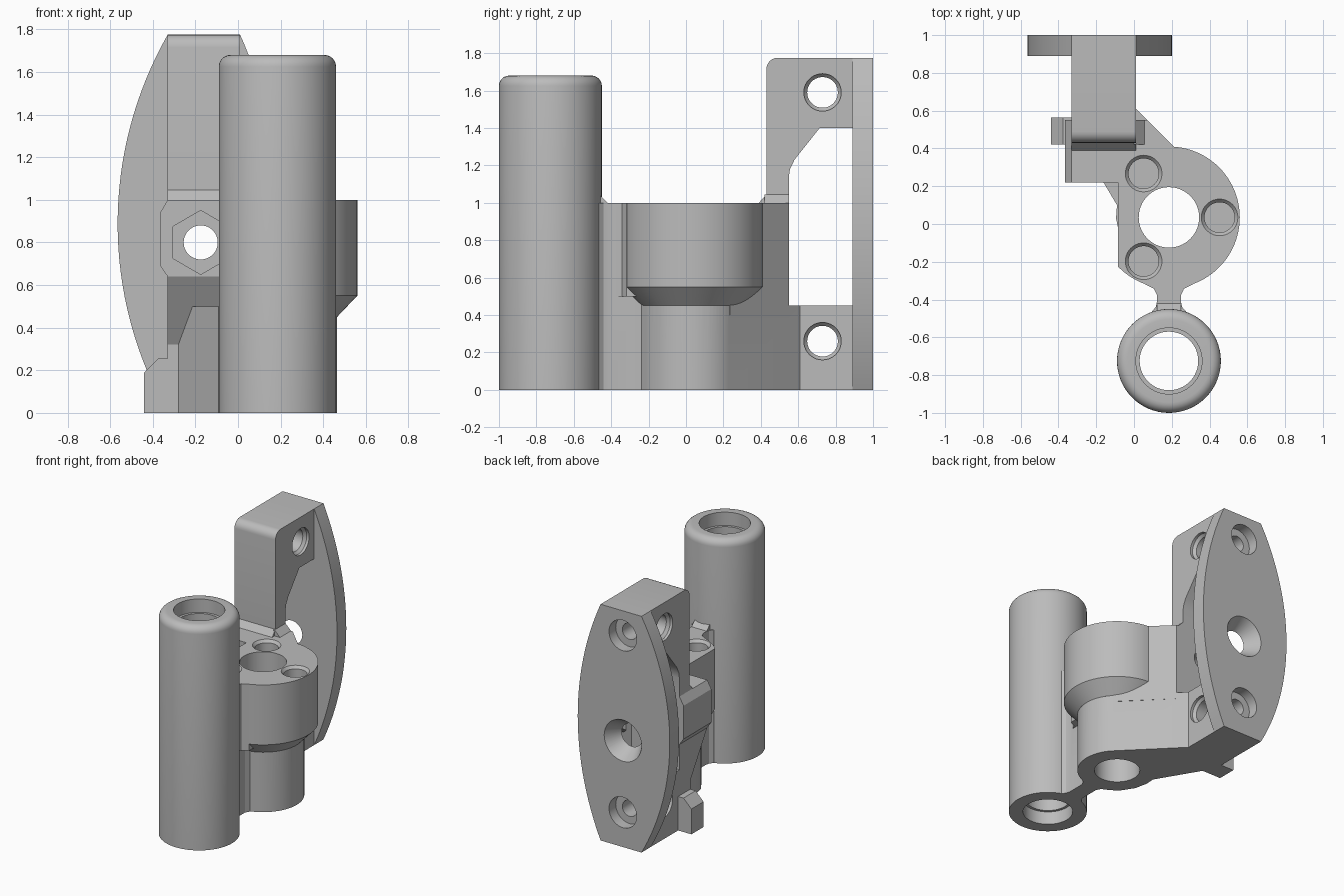
import bpy, bmesh
from math import sin, cos, pi, radians, asin
from mathutils import Matrix, Vector

cube = bpy.data.objects.get("Cube")
if cube:
    bpy.data.objects.remove(cube, do_unlink=True)

grey = bpy.data.materials.new("plain grey")
grey.use_nodes = True
grey.diffuse_color = (0.5, 0.5, 0.5, 1)
grey.node_tree.nodes["Principled BSDF"].inputs["Base Color"].default_value = (0.5, 0.5, 0.5, 1)

# Each axis maps (u, v, along) to world coordinates
PLACE = {"x": lambda u, v, w: (w, u, v),
         "y": lambda u, v, w: (u, w, v),
         "z": lambda u, v, w: (u, v, w)}


def finish(name, bm):
    bmesh.ops.recalc_face_normals(bm, faces=bm.faces)
    mesh = bpy.data.meshes.new(name)
    bm.to_mesh(mesh)
    bm.free()
    mesh.materials.append(grey)
    ob = bpy.data.objects.new(name, mesh)
    bpy.context.collection.objects.link(ob)
    return ob


def prism(name, points, axis, lo, hi):
    """Extrude a 2D outline along an axis."""
    bm = bmesh.new()
    ends = [[bm.verts.new(PLACE[axis](u, v, w)) for u, v in points] for w in (lo, hi)]
    bm.faces.new(ends[0])
    bm.faces.new(ends[1])
    n = len(points)
    for i in range(n):
        j = (i + 1) % n
        bm.faces.new((ends[0][i], ends[0][j], ends[1][j], ends[1][i]))
    return finish(name, bm)


def lathe(name, profile, axis, u, v, sides=64, turn=0.0, closed=False):
    """Turn (radius, along) points about an axis through (u, v)."""
    bm = bmesh.new()
    rings = []
    for r, w in profile:
        rings.append([bm.verts.new(PLACE[axis](u + r * cos(turn + 2 * pi * k / sides),
                                               v + r * sin(turn + 2 * pi * k / sides), w))
                      for k in range(sides)])
    pairs = list(zip(rings, rings[1:]))
    if closed:
        pairs.append((rings[-1], rings[0]))
    else:
        bm.faces.new(rings[0])
        bm.faces.new(rings[-1])
    for a, b in pairs:
        for k in range(sides):
            j = (k + 1) % sides
            bm.faces.new((a[k], a[j], b[j], b[k]))
    return finish(name, bm)


def combine(target, other, operation):
    mod = target.modifiers.new(operation, "BOOLEAN")
    mod.object, mod.operation, mod.solver = other, operation, "EXACT"
    bpy.context.view_layer.objects.active = target
    bpy.ops.object.modifier_apply(modifier=mod.name)
    bpy.data.objects.remove(other, do_unlink=True)


def box(name, u0, u1, v0, v1, axis, lo, hi):
    return prism(name, [(u0, v0), (u1, v0), (u1, v1), (u0, v1)], axis, lo, hi)


CX, CY = 0.185, 0.035      # collar centre
BX, BZ = -0.175, 0.8       # clamp bolt centre
L, R = -0.33, 0.01         # bracket sides
TOP = 1.775

# Hinge tube with rounded top rim and stepped bore
rim = [(0.22 + 0.055 * cos(radians(a)), 1.625 + 0.055 * sin(radians(a))) for a in range(0, 91, 15)]
tube = lathe("hinge_tube", [(0.175, 0), (0.275, 0)] + rim +
             [(0.175, 1.68), (0.175, 1.58), (0.155, 1.58), (0.155, 0.1), (0.175, 0.1)],
             "z", CX, -0.725, closed=True)

# Collar with coned underside and a flat on one side
body = lathe("hinge_body", [(0.28, 0.45), (0.375, 0.55), (0.375, 1)], "z", CX, CY, 96)
combine(body, box("flat_cutter", -0.4, -0.085, -0.6, 0.6, "z", 0.3, 1.2), "DIFFERENCE")

# Lower post, with walls running tangent to the bracket
arc = [(CX + 0.28 * cos(radians(a)), CY + 0.28 * sin(radians(a))) for a in range(-137, 46, 4)]
web = prism("lower_post", arc + [(R, 0.61), (-0.28, 0.5), (-0.28, 0.42), (-0.09, 0.1), (-0.095, 0.03),
                                 (-0.074, -0.07)], "z", 0, 0.5)


# Flared neck joining the tube
def neck(name, root, lo, hi):
    half = [(0.10, -0.53), (0.09, -0.463), (0.07, -0.44), (0.063, -0.41), (0.063, root - 0.06),
            (0.08, root - 0.025), (0.13, root), (0.13, root + 0.08)]
    return prism(name, [(CX + x, y) for x, y in half] + [(CX - x, y) for x, y in reversed(half)],
                 "z", lo, hi)


# Bracket arm with rounded front top edge, and the lens-shaped back plate
corner = [(0.49 - 0.06 * cos(radians(a)), TOP - 0.06 + 0.06 * sin(radians(a))) for a in range(0, 91, 15)]
bracket = prism("bracket", [(0.95, 0), (0.43, 0)] + corner + [(0.95, TOP)], "x", L, R)


def bulge(x, sag, side):
    h = TOP / 2
    rad = (h * h + sag * sag) / (2 * sag)
    span = asin(h / rad)
    return [(x + side * (rad * cos(span * t / 16) - rad + sag), h + rad * sin(span * t / 16))
            for t in range(-16, 17)]


plate = prism("back_plate", bulge(R, 0.19, 1) + bulge(L, 0.235, -1)[::-1], "y", 0.89, 1)

parts = [
    web, bracket, plate,
    neck("upper_neck", -0.317, 0.5, 1), neck("lower_neck", -0.213, 0, 0.55),
    prism("neck_gusset", [(-0.52, 0.95), (-0.52, 1.06), (-0.48, 1.06), (-0.42, 1), (-0.42, 0.95)],
          "x", CX - 0.063, CX + 0.063),
    prism("clamp_block", [(0.22, 1), (0.22, 0.64), (0.42, 0.32), (0.56, 0.32), (0.56, 1)], "x", L, 0),
    prism("diagonal_wall", [(-0.05, 0.12), (0.1, 0.0), (0.385, 0.235), (0.06, 0.56), (-0.05, 0.56)],
          "z", 0.4, 1),
    prism("clamp_boss", [(-0.3, 0.64), (L, 0.64), (-0.365, 0.69), (-0.365, 0.94), (L, 1), (-0.3, 1)],
          "y", 0.22, 0.55),
    prism("foot_tab", [(-0.28, 0), (-0.44, 0), (-0.44, 0.19), (-0.375, 0.255), (-0.28, 0.255)],
          "y", 0.42, 0.565),
    prism("foot_wall", [(L, 0), (-0.26, 0), (-0.26, 0.32), (L, 0.32)], "y", 0.42, 0.6),
    prism("arm_gusset", [(0.39, 0.98), (0.39, 1), (0.43, 1.045), (0.5, 1.045), (0.5, 0.98)], "x", L, R),
    prism("side_gusset", [(0, 0.98), (0.055, 0.98), (0.055, 1), (R, 1.045), (0, 1.045)], "y", 0.42, 0.56),
]
for part in parts:
    combine(body, part, "UNION")

# Window, bores, screw holes and countersinks
cutters = [
    prism("window", [(0.55, 0.45), (0.55, 1.14), (0.556, 1.18), (0.58, 1.23), (0.715, 1.4),
                     (0.89, 1.4), (0.89, 0.45)], "x", -0.7, 0.5),
    lathe("collar_bore", [(0.16, -0.1), (0.16, 1.2)], "z", CX, CY),
    lathe("bolt_hole", [(0.08, 0.1), (0.08, 1.1)], "y", BX, BZ, 48),
    lathe("nut_pocket", [(0.15, 0.1), (0.15, 0.34)], "y", BX, BZ, 6, pi / 2),
    lathe("bolt_countersink", [(0.08, 0.88), (0.155, 1.0), (0.155, 1.1)], "y", BX, BZ, 48),
]
for angle in (0, 120, 240):
    a = radians(angle)
    cutters.append(lathe("collar_screw_hole", [(0.08, 0.6), (0.08, 0.98), (0.097, 1), (0.097, 1.1)],
                         "z", CX + 0.268 * cos(a), CY + 0.268 * sin(a), 40))
for z in (0.26, 1.59):
    cutters.append(lathe("plate_screw_hole", [(0.06, 0.7), (0.06, 0.92), (0.115, 0.92), (0.115, 1.1)],
                         "y", BX, z, 40))
    cutters.append(lathe("cross_hole", [(0.1, -0.6), (0.1, L + 0.02), (0.082, L + 0.04),
                                        (0.082, R - 0.04), (0.1, R - 0.02), (0.1, 0.3)],
                         "x", 0.73, z, 40))
for cutter in cutters:
    combine(body, cutter, "DIFFERENCE")

# Smooth the round walls and keep hard edges
for ob in (tube, body):
    bpy.ops.object.select_all(action="DESELECT")
    ob.select_set(True)
    bpy.context.view_layer.objects.active = ob
    bpy.ops.object.shade_smooth_by_angle(angle=radians(25))
